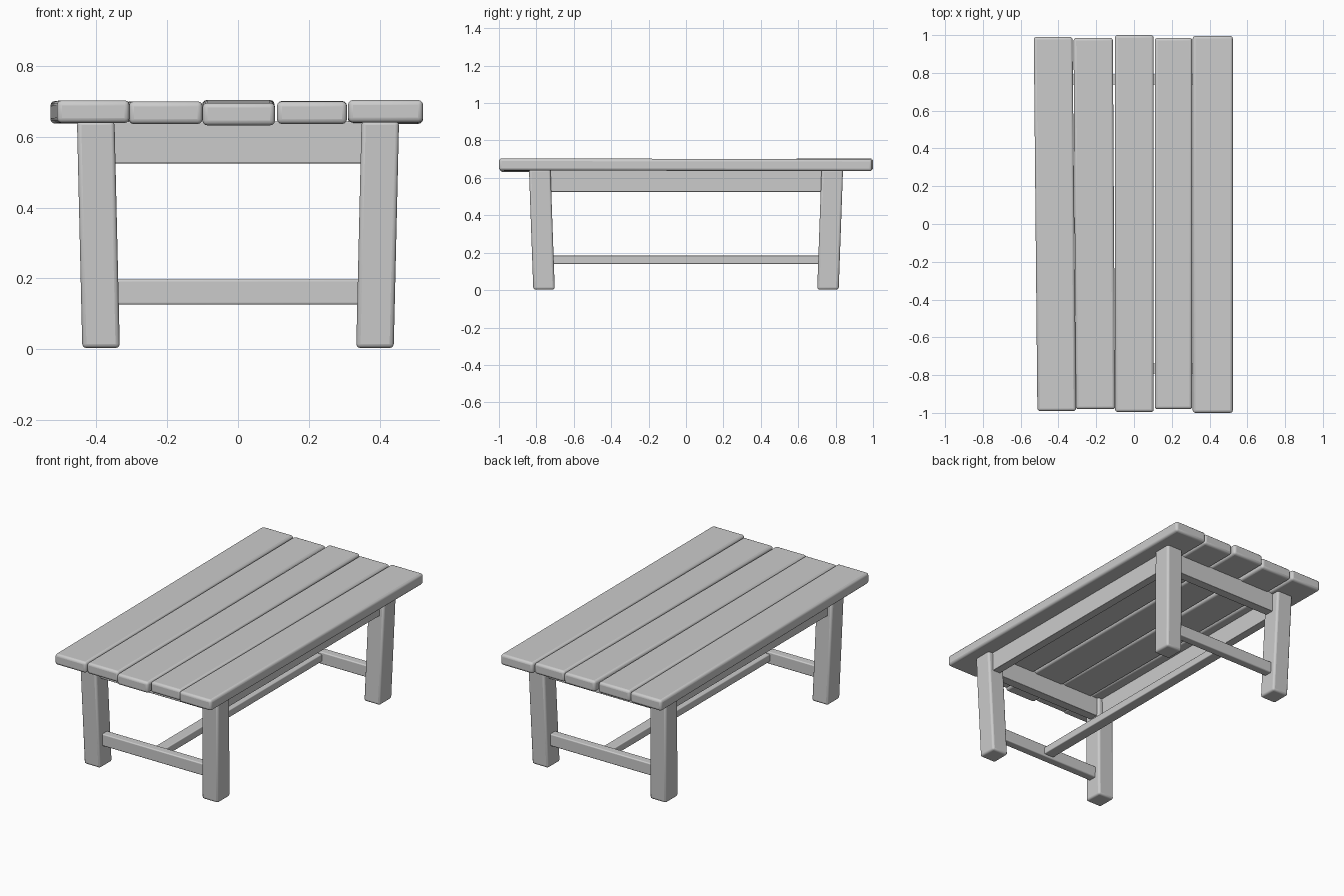
import bpy, bmesh
from mathutils import Vector

if "Cube" in bpy.data.objects:
    bpy.data.objects.remove(bpy.data.objects["Cube"])


def beam(name, start, end, side, thick, bevel):
    """Straight timber from start to end; side and thick are cross-section vectors."""
    bm = bmesh.new()
    rings = []
    for p in (start, end):
        c = Vector(p)
        rings.append([bm.verts.new(c + Vector(side) * a / 2 + Vector(thick) * b / 2)
                      for a, b in ((-1, -1), (1, -1), (1, 1), (-1, 1))])
    lo, hi = rings
    bm.faces.new(lo)
    bm.faces.new(hi)
    for i in range(4):
        j = (i + 1) % 4
        bm.faces.new((lo[i], lo[j], hi[j], hi[i]))
    bmesh.ops.recalc_face_normals(bm, faces=bm.faces)
    mesh = bpy.data.meshes.new(name)
    bm.to_mesh(mesh)
    bm.free()
    ob = bpy.data.objects.new(name, mesh)
    bpy.context.collection.objects.link(ob)
    if bevel:
        m = ob.modifiers.new("rounded_edges", 'BEVEL')
        m.width, m.segments, m.limit_method = bevel, 3, 'ANGLE'
    bpy.ops.object.select_all(action='DESELECT')
    ob.select_set(True)
    bpy.context.view_layer.objects.active = ob
    bpy.ops.object.shade_smooth_by_angle(angle=0.6)
    return ob


# Table top planks, slightly skewed: front x, back x, width, front y, back y, front z, back z
planks = [
    (-0.409, -0.428, 0.205, -0.99, 0.99, 0.671, 0.669),
    (-0.204, -0.216, 0.208, -0.98, 0.985, 0.668, 0.668),
    (0.002, 0.001, 0.205, -0.995, 1.0, 0.664, 0.672),
    (0.209, 0.209, 0.198, -0.98, 0.985, 0.668, 0.669),
    (0.417, 0.417, 0.212, -1.0, 0.995, 0.672, 0.668),
]
for i, (xf, xb, w, yf, yb, zf, zb) in enumerate(planks):
    beam(f"top_plank_{i + 1}", (xf, yf, zf), (xb, yb, zb), (w, 0, 0), (0, 0, 0.064), 0.014)

# Splayed legs
for sx, xname in ((-1, "left"), (1, "right")):
    for sy, yname in ((-1, "front"), (1, "back")):
        beam(f"{yname}_{xname}_leg",
             (sx * 0.387, sy * 0.759, 0.003), (sx * 0.402, sy * 0.782, 0.645),
             (0.106, 0, 0), (0, 0.115, 0), 0.012)

# Aprons under the top
for s, n in ((-1, "left"), (1, "right")):
    beam(f"{n}_apron", (s * 0.4, -0.76, 0.584), (s * 0.4, 0.76, 0.584),
         (0.05, 0, 0), (0, 0, 0.118), 0.003)
for s, n in ((-1, "front"), (1, "back")):
    beam(f"{n}_apron", (-0.38, s * 0.765, 0.584), (0.38, s * 0.765, 0.584),
         (0, 0.055, 0), (0, 0, 0.118), 0.003)

# Low stretchers forming an H
for s, n in ((-1, "front"), (1, "back")):
    beam(f"{n}_stretcher", (-0.37, s * 0.765, 0.161), (0.37, s * 0.765, 0.161),
         (0, 0.05, 0), (0, 0, 0.071), 0.006)
beam("centre_stretcher", (0, -0.765, 0.162), (0, 0.765, 0.162),
     (0.065, 0, 0), (0, 0, 0.044), 0.005)
